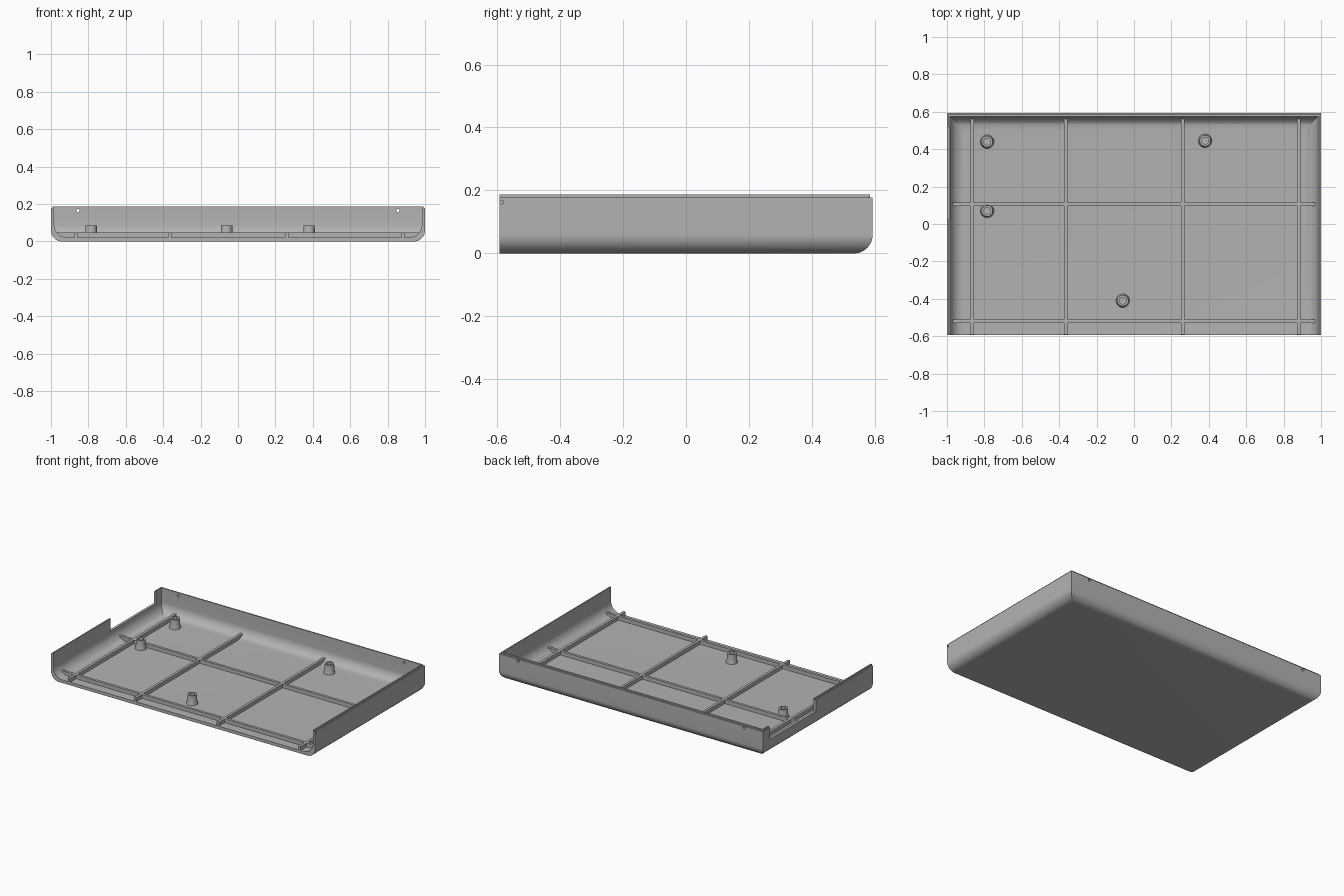
import bpy, bmesh, math
from mathutils import Matrix

cube = bpy.data.objects.get("Cube")
if cube:
    bpy.data.objects.remove(cube, do_unlink=True)

grey = bpy.data.materials.new("plain grey")
grey.use_nodes = True
grey.diffuse_color = (0.45, 0.45, 0.45, 1)
grey.node_tree.nodes["Principled BSDF"].inputs["Base Color"].default_value = (0.45, 0.45, 0.45, 1)

HALF_X, HALF_Y = 1.0, 0.593
WALL, FLOOR, RIM, TOP = 0.017, 0.021, 0.178, 0.187
RIB_TOP = 0.047


def make_object(name, bm):
    bmesh.ops.recalc_face_normals(bm, faces=bm.faces)
    mesh = bpy.data.meshes.new(name)
    bm.to_mesh(mesh)
    bm.free()
    mesh.materials.append(grey)
    obj = bpy.data.objects.new(name, mesh)
    bpy.context.collection.objects.link(obj)
    return obj


def activate(obj):
    bpy.ops.object.select_all(action="DESELECT")
    obj.select_set(True)
    bpy.context.view_layer.objects.active = obj


def smooth(obj):
    activate(obj)
    bpy.ops.object.shade_smooth_by_angle(angle=math.radians(30))


def box(name, low, high):
    bm = bmesh.new()
    bmesh.ops.create_cube(bm, size=1)
    for v in bm.verts:
        v.co = [(a + b) / 2 + c * (b - a) for a, b, c in zip(low, high, v.co)]
    return make_object(name, bm)


def rod(name, centre, radius, axis):
    bm = bmesh.new()
    bmesh.ops.create_cone(bm, cap_ends=True, segments=20, radius1=radius, radius2=radius,
                          depth=0.1, matrix=Matrix.Translation(centre) @ Matrix.Rotation(math.pi / 2, 4, axis))
    return make_object(name, bm)


def cut(target, cutter):
    cutter.hide_render = True
    activate(target)
    mod = target.modifiers.new("cut", "BOOLEAN")
    mod.operation, mod.solver, mod.object = "DIFFERENCE", "EXACT", cutter
    bpy.ops.object.modifier_apply(modifier=mod.name)
    bpy.data.objects.remove(cutter, do_unlink=True)


def fillet(inset, base, radius, steps=12):
    # quarter round from the floor up to the wall, as (inset, height)
    angles = [math.pi / 2 * i / steps for i in range(steps + 1)]
    return [(inset + radius * (1 - math.sin(a)), base + radius * (1 - math.cos(a))) for a in angles]


# Tray shell: wall section swept round the right, back and left sides
section = fillet(0, 0, 0.06)
section += [(0, RIM), (0.008, RIM), (0.008, TOP), (WALL, TOP)]
section += reversed(fillet(WALL, FLOOR, 0.07))
bm = bmesh.new()
rows = []
for inset, z in section:
    x, y = HALF_X - inset, HALF_Y - inset
    rows.append([bm.verts.new(p) for p in ((-x, -HALF_Y, z), (-x, y, z), (x, y, z), (x, -HALF_Y, z))])
for a, b in zip(rows, rows[1:]):
    for i in range(3):
        bm.faces.new((a[i], a[i + 1], b[i + 1], b[i]))
bm.faces.new(rows[0])
bm.faces.new(rows[-1])
bm.faces.new([r[0] for r in rows] + [r[3] for r in reversed(rows)])
shell = make_object("tray_shell", bm)

# Side notch and screw holes
cut(shell, box("notch_cutter", (-1.1, 0.025, 0.1), (-0.95, 0.52, 0.3)))
for x in (-0.855, 0.855):
    cut(shell, rod("back_hole_cutter", (x, HALF_Y, 0.165), 0.009, "X"))
cut(shell, rod("side_hole_cutter", (HALF_X, -0.585, 0.163), 0.006, "Y"))
smooth(shell)

# Floor ribs
for i, x in enumerate((-0.865, -0.365, 0.26, 0.88)):
    box(f"long_rib_{i + 1}", (x - 0.009, -0.592, 0.015), (x + 0.009, 0.568, RIB_TOP))
for i, y in enumerate((-0.52, 0.105)):
    box(f"cross_rib_{i + 1}", (-0.975, y - 0.009, 0.015), (0.975, y + 0.009, RIB_TOP))

# Screw bosses: hollow tapered posts
post = [(0.037, 0.015), (0.035, 0.03), (0.031, 0.045), (0.03, 0.085), (0.018, 0.085), (0.018, 0.03)]
for n, (cx, cy) in enumerate(((-0.785, 0.44), (0.38, 0.445), (-0.785, 0.07), (-0.06, -0.41))):
    bm = bmesh.new()
    count = 28
    rings = [[bm.verts.new((cx + r * math.cos(2 * math.pi * k / count),
                            cy + r * math.sin(2 * math.pi * k / count), z)) for k in range(count)]
             for r, z in post]
    for a, b in zip(rings, rings[1:]):
        for k in range(count):
            j = (k + 1) % count
            bm.faces.new((a[k], a[j], b[j], b[k]))
    bm.faces.new(rings[0])
    bm.faces.new(rings[-1])
    smooth(make_object(f"screw_boss_{n + 1}", bm))
